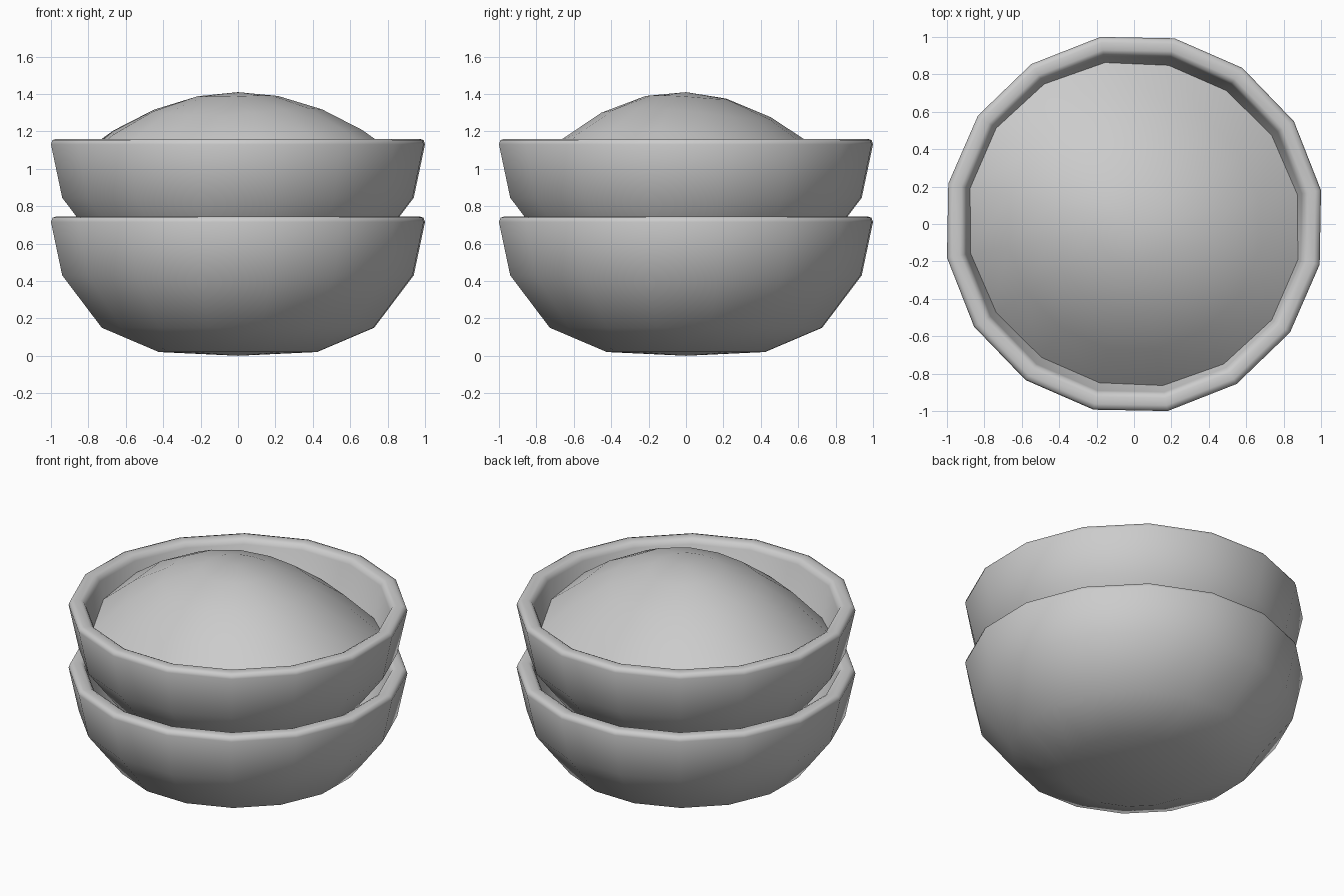
import bpy, bmesh
from math import sin, cos, pi, radians

if "Cube" in bpy.data.objects:
    bpy.data.objects.remove(bpy.data.objects["Cube"])

SEGMENTS = 16
PHASE = radians(10.2)


def ring_mesh(name, rings):
    """Skin rings of points; a ring with one point becomes a pole."""
    bm = bmesh.new()
    loops = [[bm.verts.new(p) for p in ring] for ring in rings]
    for a, b in zip(loops, loops[1:]):
        for i in range(SEGMENTS):
            j = (i + 1) % SEGMENTS
            if len(a) == 1:
                bm.faces.new((a[0], b[j], b[i]))
            elif len(b) == 1:
                bm.faces.new((a[i], a[j], b[0]))
            else:
                bm.faces.new((a[i], a[j], b[j], b[i]))
    bmesh.ops.recalc_face_normals(bm, faces=bm.faces)
    mesh = bpy.data.meshes.new(name)
    bm.to_mesh(mesh)
    bm.free()
    mesh.shade_smooth()
    obj = bpy.data.objects.new(name, mesh)
    bpy.context.collection.objects.link(obj)
    return obj


def circle(r, z):
    if r == 0:
        return [(0, 0, z)]
    angles = [PHASE + 2 * pi * i / SEGMENTS for i in range(SEGMENTS)]
    return [(r * cos(a), r * sin(a), z) for a in angles]


# Bowl wall: outside, rounded rim, inside
profile = [(0, 0), (0.43, 0.02), (0.74, 0.15), (0.955, 0.43),
           (1.016, 0.715), (1.008, 0.738), (0.985, 0.745),
           (0.945, 0.745), (0.925, 0.735), (0.912, 0.71),
           (0.86, 0.47), (0.67, 0.22), (0.39, 0.10), (0, 0.08)]

# Two stacked bowls
for name, lift in (("lower_bowl", 0), ("upper_bowl", 0.415)):
    bowl = ring_mesh(name, [circle(r, z) for r, z in profile])
    bowl.location.z = lift


# Heaped contents, slightly flatter along one diagonal
def heap_point(x, y):
    t = radians(-25)
    yy = y + 0.03 * (1 - (x * x + y * y) / 0.81)
    u, v = x * cos(t) + yy * sin(t), -x * sin(t) + yy * cos(t)
    return (x, y, 1.41 - 0.43 * u * u - 0.65 * v * v)


heap_rings = [[heap_point(x, y) for x, y, _ in circle(r, 0)]
              for r in (0, 0.22, 0.46, 0.68, 0.90)]
ring_mesh("heaped_contents", heap_rings)
